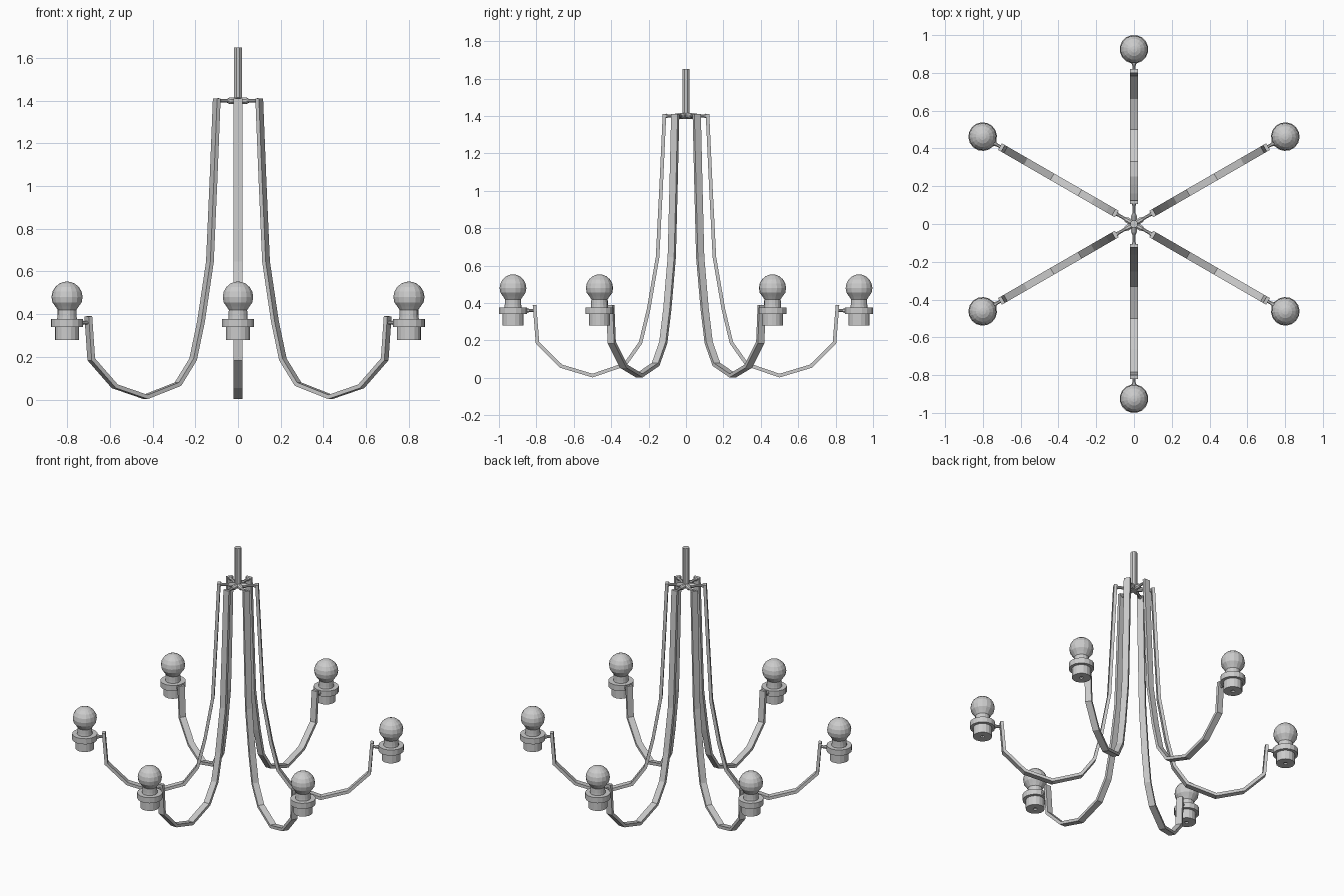
import bpy, bmesh
from math import pi, sin, cos
from mathutils import Vector, Matrix

if "Cube" in bpy.data.objects:
    bpy.data.objects.remove(bpy.data.objects["Cube"])


def finish(name, bm):
    bmesh.ops.recalc_face_normals(bm, faces=bm.faces[:])
    me = bpy.data.meshes.new(name)
    bm.to_mesh(me)
    bm.free()
    return me


def lathe(name, profile, sides, matrix=Matrix()):
    """Revolve (radius, height) points about z into a closed solid."""
    bm = bmesh.new()
    rings = []
    for r, z in profile:
        if r == 0:
            rings.append([bm.verts.new((0, 0, z))] * sides)
        else:
            rings.append([bm.verts.new((r * cos(2 * pi * (i + .5) / sides),
                                        r * sin(2 * pi * (i + .5) / sides), z))
                          for i in range(sides)])
    for a, b in zip(rings, rings[1:]):
        for i in range(sides):
            j = (i + 1) % sides
            bm.faces.new(list(dict.fromkeys((a[i], a[j], b[j], b[i]))))
    bmesh.ops.transform(bm, matrix=matrix, verts=bm.verts)
    return finish(name, bm)


def flat_bar(name, path, width, thick):
    """Sweep a flat rectangular section along a path in the xz plane."""
    pts = [Vector(p) for p in path]
    bm = bmesh.new()
    rings = []
    for i, p in enumerate(pts):
        a = (p - pts[i - 1]).normalized() if i else None
        b = (pts[i + 1] - p).normalized() if i < len(pts) - 1 else None
        t = ((a or b) + (b or a)).normalized()
        n = Vector((-t.y, t.x)) * (thick / 2) / t.dot(a or b)
        rings.append([bm.verts.new((p.x + s * n.x, w * width / 2, p.y + s * n.y))
                      for s, w in ((1, 1), (1, -1), (-1, -1), (-1, 1))])
    for a, b in zip(rings, rings[1:]):
        for i in range(4):
            j = (i + 1) % 4
            bm.faces.new((a[i], a[j], b[j], b[i]))
    bm.faces.new(rings[0])
    bm.faces.new(rings[-1])
    return finish(name, bm)


def add(name, me, angle=0.0):
    ob = bpy.data.objects.new(name, me)
    ob.rotation_euler.z = angle
    bpy.context.collection.objects.link(ob)


def along_x(z):
    return Matrix.Translation((0, 0, z)) @ Matrix.Rotation(pi / 2, 4, 'Y')


lamp_place = Matrix.Translation((0.925, 0, 0))

# Curved flat arm, from the hub down and up to the lamp
arm = flat_bar("arm", [(.115, 1.41), (.133, 1.02), (.152, .645), (.2, .366),
                       (.243, .188), (.325, .072), (.5, .012), (.667, .062),
                       (.794, .188), (.81, .39)], .04, .019)

# Short links between hub and arm, and between arm and lamp holder
spoke = lathe("spoke", [(0, 0), (.016, 0), (.016, .045), (.009, .058),
                        (.009, .095), (.014, .108), (0, .108)], 8, along_x(1.4))
link = lathe("lamp_link", [(0, .805), (.009, .805), (.009, .835),
                           (.017, .86), (0, .86)], 8, along_x(.36))

# Lamp holder with flange and a small hole underneath
holder = lathe("lamp_holder", [(0, .29), (.012, .29), (.012, .28), (.057, .28),
                               (.057, .34), (.076, .34), (.076, .377), (0, .377)],
               16, lamp_place)

# Bulb: neck flaring into a globe
globe = [(.073 * cos(a), .48 + .073 * sin(a))
         for a in (-.35, 0, .35, .7, 1.05, 1.33)]
bulb = lathe("bulb", [(0, .37), (.047, .37), (.045, .39), (.044, .42), (.054, .435)]
             + globe + [(0, .553)], 16, lamp_place)

for k in range(6):
    for me in (arm, spoke, link, holder, bulb):
        add(f"{me.name}_{k + 1}", me, pi / 6 + k * pi / 3)

# Hanging rod
add("hanging_rod", lathe("hanging_rod", [(0, 1.385), (.021, 1.385), (.021, 1.65),
                                         (0, 1.65)], 8))
